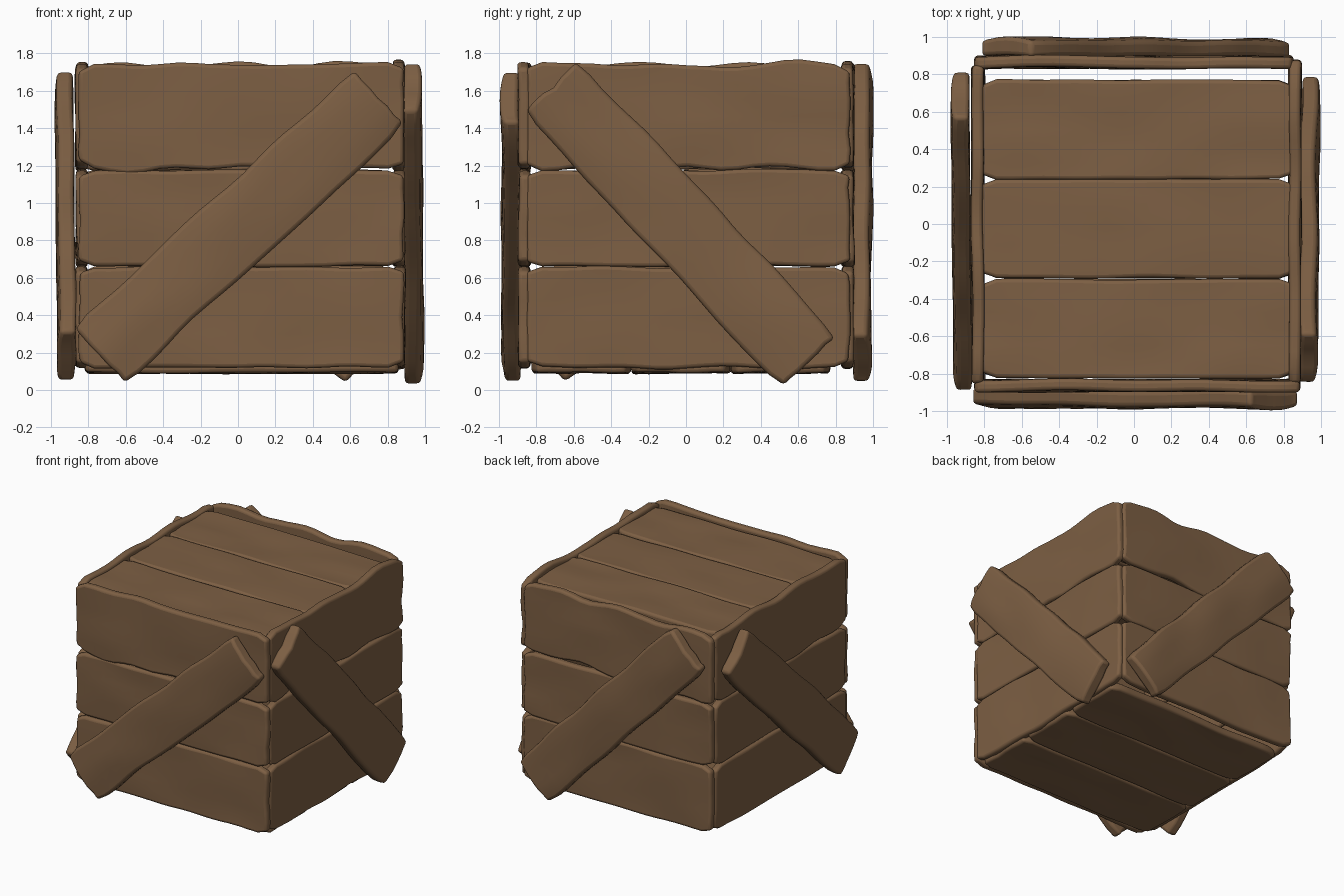
import bpy, bmesh, math, random
from mathutils import Vector, Matrix, noise

if "Cube" in bpy.data.objects:
    bpy.data.objects.remove(bpy.data.objects["Cube"])

random.seed(4)
wood = bpy.data.materials.new("brown_wood")
wood.diffuse_color = (0.205, 0.115, 0.057, 1)
wood.use_nodes = True
wood.node_tree.nodes["Principled BSDF"].inputs["Base Color"].default_value = wood.diffuse_color


def plank(name, a, b, width, thick, normal, wob=0.008, bevel=0.02, round_end=0.03, taper=0.0):
    """Worn board whose centre line runs from a to b, with its face along normal."""
    a, b, n = Vector(a), Vector(b), Vector(normal)
    length = (b - a).length
    u = (b - a).normalized()
    v = n.cross(u)
    bm = bmesh.new()
    bmesh.ops.create_cube(bm, size=1)
    for axis, cuts in ((0, 19), (1, 5)):
        edges = [e for e in bm.edges
                 if abs(e.verts[0].co[axis] - e.verts[1].co[axis]) > 0.5]
        bmesh.ops.subdivide_edges(bm, edges=edges, cuts=cuts, use_grid_fill=True)
    seed = Vector((random.uniform(0, 50), random.uniform(0, 50), 0))
    for vert in bm.verts:
        x, y, z = vert.co
        px, py = x * length, y * width
        # rounded corners, wavy long edges, chipped ends and a dented face
        end = max(0, abs(px) - length / 2 + 0.1) / 0.1
        py -= math.copysign(round_end * end ** 2, y) * abs(2 * y) ** 3
        py += wob * noise.noise(seed + Vector((px * 3, y * 2, 5))) * abs(2 * y)
        if abs(x) > 0.49:
            px -= math.copysign(0.022 * abs(noise.noise(seed + Vector((x * 9, py * 9, 3)))), x)
        pz = z * thick * (1 - taper * abs(2 * y) ** 2 * (z > 0))
        pz += 0.013 * noise.noise(seed + Vector((px * 2, py * 5, 1)))
        vert.co = (px, py, pz)
    bmesh.ops.recalc_face_normals(bm, faces=bm.faces)
    mesh = bpy.data.meshes.new(name)
    bm.to_mesh(mesh)
    bm.free()
    mesh.materials.append(wood)
    obj = bpy.data.objects.new(name, mesh)
    bpy.context.collection.objects.link(obj)
    rot = Matrix((u, v, n)).transposed().to_4x4()
    obj.matrix_world = Matrix.Translation((a + b) / 2) @ rot
    mod = obj.modifiers.new("worn_edges", 'BEVEL')
    mod.width, mod.segments, mod.limit_method = bevel, 3, 'ANGLE'
    mod.angle_limit = math.radians(50)
    bpy.ops.object.select_all(action='DESELECT')
    obj.select_set(True)
    bpy.context.view_layer.objects.active = obj
    bpy.ops.object.shade_smooth_by_angle(angle=math.radians(50))


# Four walls of three stacked boards
rows = ((0.12, 0.658), (0.662, 1.178), (1.182, 1.745))
walls = {
    "front": ((-0.855, -0.865), (0.89, -0.865), (0, -1, 0)),
    "right": ((0.86, -0.855), (0.86, 0.88), (1, 0, 0)),
    "back": ((0.855, 0.865), (-0.855, 0.865), (0, 1, 0)),
    "left": ((-0.835, 0.85), (-0.835, -0.855), (-1, 0, 0)),
}
for side, (p, q, n) in walls.items():
    for i, (lo, hi) in enumerate(rows):
        z = (lo + hi) / 2
        plank(f"{side}_board_{i + 1}", (*p, z), (*q, z), hi - lo, 0.062, n,
              wob=0.045 if i == 2 else 0.014)

# Lid and floor boards
for i, y in enumerate((-0.56, -0.025, 0.505)):
    plank(f"lid_board_{i + 1}", (-0.82, y, 1.68), (0.86, y, 1.68), 0.53, 0.07, (0, 0, 1))
    plank(f"floor_board_{i + 1}", (-0.82, y, 0.125), (0.86, y, 0.125), 0.53, 0.065, (0, 0, -1))

# One diagonal brace on each wall
braces = {
    "front": ((-0.74, -0.935, 0.18), (0.755, -0.94, 1.57), (0, -1, 0)),
    "right": ((0.945, 0.66, 0.145), (0.935, -0.72, 1.63), (1, 0, 0)),
    "back": ((0.71, 0.94, 0.165), (-0.69, 0.95, 1.625), (0, 1, 0)),
    "left": ((-0.92, -0.77, 0.175), (-0.93, 0.70, 1.57), (-1, 0, 0)),
}
for side, (p, q, n) in braces.items():
    # keep the face square to the slightly leaning centre line
    d = (Vector(q) - Vector(p)).normalized()
    n = Vector(n)
    n = (n - d * n.dot(d)).normalized()
    plank(f"{side}_brace", p, q, 0.405, 0.1, n, wob=0.02, bevel=0.022,
          round_end=0.015, taper=0.35)
